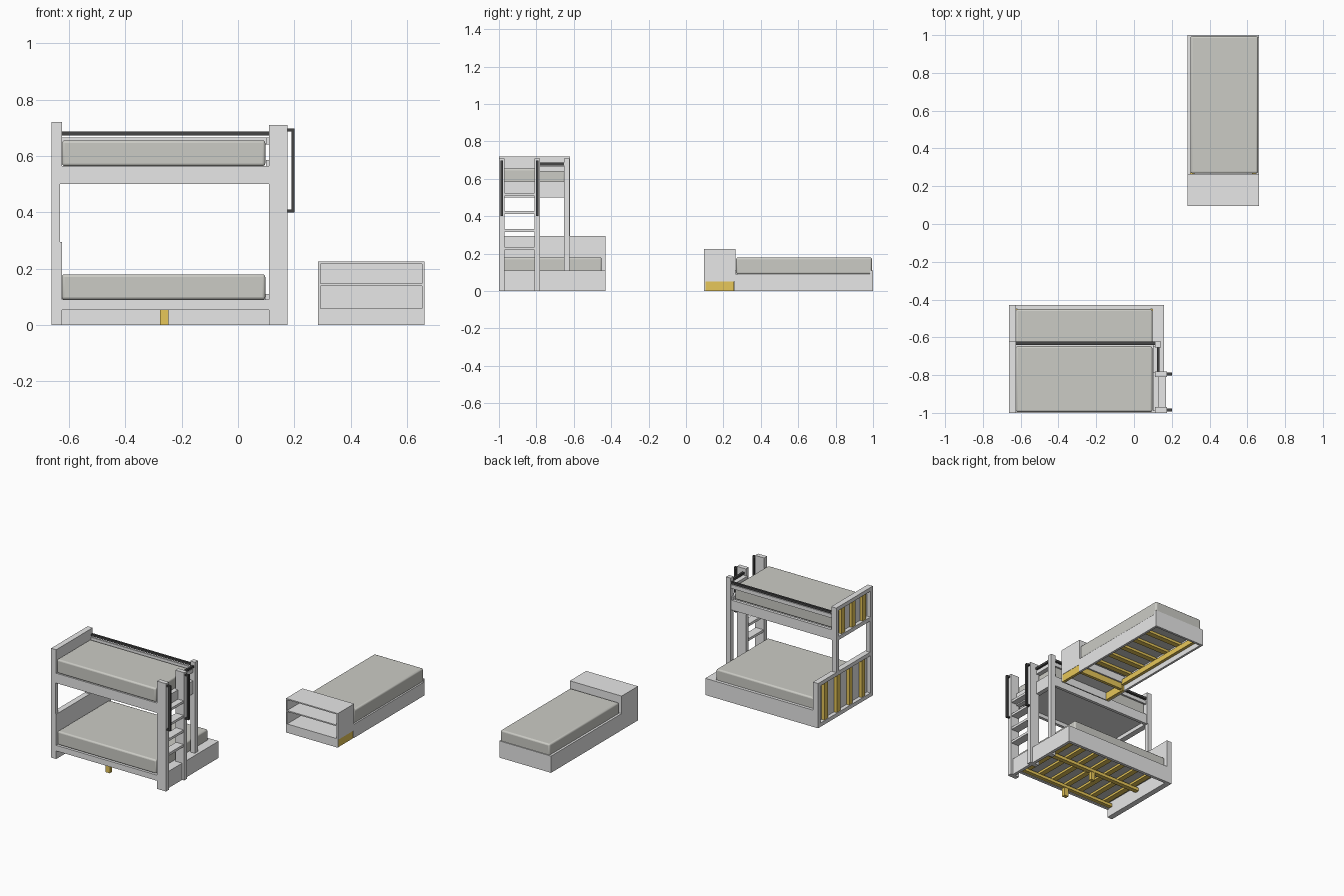
import bpy

cube = bpy.data.objects.get("Cube")
if cube:
    bpy.data.objects.remove(cube, do_unlink=True)


def material(name, rgb):
    m = bpy.data.materials.new(name)
    m.use_nodes = True
    m.diffuse_color = (*rgb, 1)
    m.node_tree.nodes["Principled BSDF"].inputs["Base Color"].default_value = (*rgb, 1)
    return m


PANEL = material("light grey board", (0.8, 0.8, 0.8))
WOOD = material("yellow timber", (0.8, 0.57, 0.1))
FABRIC = material("warm grey fabric", (0.6, 0.6, 0.56))
METAL = material("dark metal", (0.06, 0.06, 0.06))


def box(name, x, y, z, mat=PANEL, bevel=0):
    """Box spanning the (low, high) ranges on each axis."""
    bpy.ops.mesh.primitive_cube_add(size=1)
    o = bpy.context.object
    o.name = name
    spans = (x, y, z)
    o.location = [(a + b) / 2 for a, b in spans]
    o.scale = [b - a for a, b in spans]
    bpy.ops.object.transform_apply(location=False, rotation=False, scale=True)
    o.data.materials.append(mat)
    if bevel:
        mod = o.modifiers.new("soft_edges", "BEVEL")
        mod.width = bevel
        mod.segments = 3
        bpy.ops.object.shade_smooth_by_angle()
    return o


def around(c, width):
    return (c - width / 2, c + width / 2)


def spread(lo, hi, count):
    return [lo + (hi - lo) * (i + 0.5) / count for i in range(count)]


# Headboards: inner panel, outer frame and exposed battens
def headboard(name, y, z, battens):
    outer, edge = (-0.662, -0.635), 0.025
    box(name + "_panel", (-0.637, -0.625), y, z)
    for side, yy in (("back", (y[1] - edge, y[1])), ("front", (y[0], y[0] + edge))):
        box(f"{name}_{side}_stile", outer, yy, z)
    for side, zz in (("bottom", (z[0], z[0] + edge)), ("top", (z[1] - edge, z[1]))):
        box(f"{name}_{side}_rail", outer, y, zz)
    for c in spread(y[0] + edge, y[1] - edge, battens):
        box(name + "_batten", (-0.657, -0.635), around(c, 0.036), (z[0] + edge, z[1] - edge), WOOD)


headboard("lower_headboard", (-1, -0.43), (0, 0.295), 4)
headboard("upper_headboard", (-1, -0.62), (0.5, 0.72), 3)
for y in ((-1, -0.97), (-0.65, -0.62)):
    box("headboard_post", (-0.662, -0.632), y, (0.28, 0.51))

# Lower bunk
IN = (-0.63, 0.11)
UNDER = (-0.63, 0.098)
box("lower_front_rail", IN, (-1, -0.98), (0.053, 0.09))
box("lower_back_rail", (-0.64, 0.16), (-0.45, -0.43), (0, 0.11))
box("lower_footboard_inner", (0.097, 0.115), (-0.98, -0.44), (0.055, 0.11))
box("lower_footboard_outer", (0.14, 0.16), (-0.99, -0.43), (0, 0.11))
box("lower_footboard_cap", (0.097, 0.16), (-0.97, -0.43), (0.095, 0.11))
box("lower_mattress", (-0.625, 0.097), (-0.99, -0.451), (0.09, 0.18), FABRIC, 0.01)
for y in ((-0.98, -0.955), (-0.475, -0.45)):
    box("lower_ledger", UNDER, y, (0.056, 0.076), WOOD)
box("lower_centre_beam", UNDER, around(-0.715, 0.03), (0.055, 0.076), WOOD)
for x in spread(-0.63, 0.098, 7):
    box("lower_slat", around(x, 0.036), (-0.98, -0.45), (0.074, 0.088), WOOD)
for y in (-0.97, -0.715):
    box("support_leg", around(-0.262, 0.03), around(y, 0.025), (0, 0.057), WOOD)

# Upper bunk
box("upper_front_rail", IN, (-1, -0.98), (0.5, 0.565))
box("upper_back_rail", IN, (-0.645, -0.625), (0.5, 0.565))
box("upper_end_rail", (0.1, 0.13), (-0.99, -0.63), (0.5, 0.585))
box("upper_base", IN, (-0.985, -0.64), (0.525, 0.56))
box("upper_mattress", (-0.625, 0.097), (-0.995, -0.647), (0.564, 0.655), FABRIC, 0.01)

# Guard boards with metal rails above
box("back_guard_board", IN, (-0.64, -0.628), (0.64, 0.665))
box("end_guard_board", (0.1, 0.13), (-0.785, -0.645), (0.64, 0.665))
box("back_guard_rail", (-0.63, 0.12), around(-0.63, 0.014), (0.672, 0.686), METAL)
box("end_guard_rail", around(0.128, 0.014), (-0.785, -0.64), (0.672, 0.686), METAL)

# Ladder with handles and the rear corner post
for y in ((-1, -0.97), (-0.81, -0.78)):
    box("ladder_post", (0.11, 0.175), y, (0, 0.71))
    c = around((y[0] + y[1]) / 2, 0.015)
    box("handle_grip", (0.19, 0.201), c, (0.4, 0.697), METAL)
    for z in ((0.4, 0.41), (0.687, 0.697)):
        box("handle_bracket", (0.172, 0.192), c, z, METAL)
for i in range(4):
    box("ladder_rung", (0.115, 0.17), (-0.975, -0.805), around(0.228 + 0.096 * i, 0.016))
box("corner_post", (0.11, 0.143), (-0.653, -0.622), (0, 0.71))

# Single bed: frame, slats and mattress
X0, X1 = 0.284, 0.661
box("single_left_rail", (X1 - 0.015, X1), (0.26, 1), (0, 0.09))
box("single_right_rail", (X0, X0 + 0.015), (0.26, 1), (0, 0.11))
box("single_foot_rail", (X0, X1), (0.985, 1), (0, 0.11))
box("single_mattress", (0.299, 0.657), (0.268, 0.994), (0.09, 0.18), FABRIC, 0.01)
for x in ((X0 + 0.015, X0 + 0.035), (X1 - 0.035, X1 - 0.015)):
    box("single_ledger", x, (0.26, 0.985), (0.035, 0.07), WOOD)
for y in spread(0.27, 0.98, 6):
    box("single_slat", (0.305, 0.64), around(y, 0.036), (0.07, 0.086), WOOD)

# Bookcase head of the single bed, open at the front
CASE = (0.095, 0.265)
box("bookcase_left_side", (X1 - 0.008, X1), CASE, (0.05, 0.225))
box("bookcase_right_side", (X0, X0 + 0.008), CASE, (0, 0.225))
for x in ((X0 + 0.008, X0 + 0.026), (X1 - 0.02, X1 - 0.002)):
    box("bookcase_base_side", x, (0.1, 0.257), (0, 0.05), WOOD)
for name, z in (("bottom", 0.054), ("shelf", 0.143), ("top", 0.221)):
    box("bookcase_" + name, (X0, X1), CASE, around(z, 0.008))
box("bookcase_back", (X0, X1), (0.257, 0.265), (0.05, 0.225))
box("bookcase_kick_board", (X0, X1), (0.095, 0.103), (0, 0.055))
box("bookcase_base_rail", (X0 + 0.02, X1 - 0.02), (0.235, 0.255), (0.01, 0.05), WOOD)
